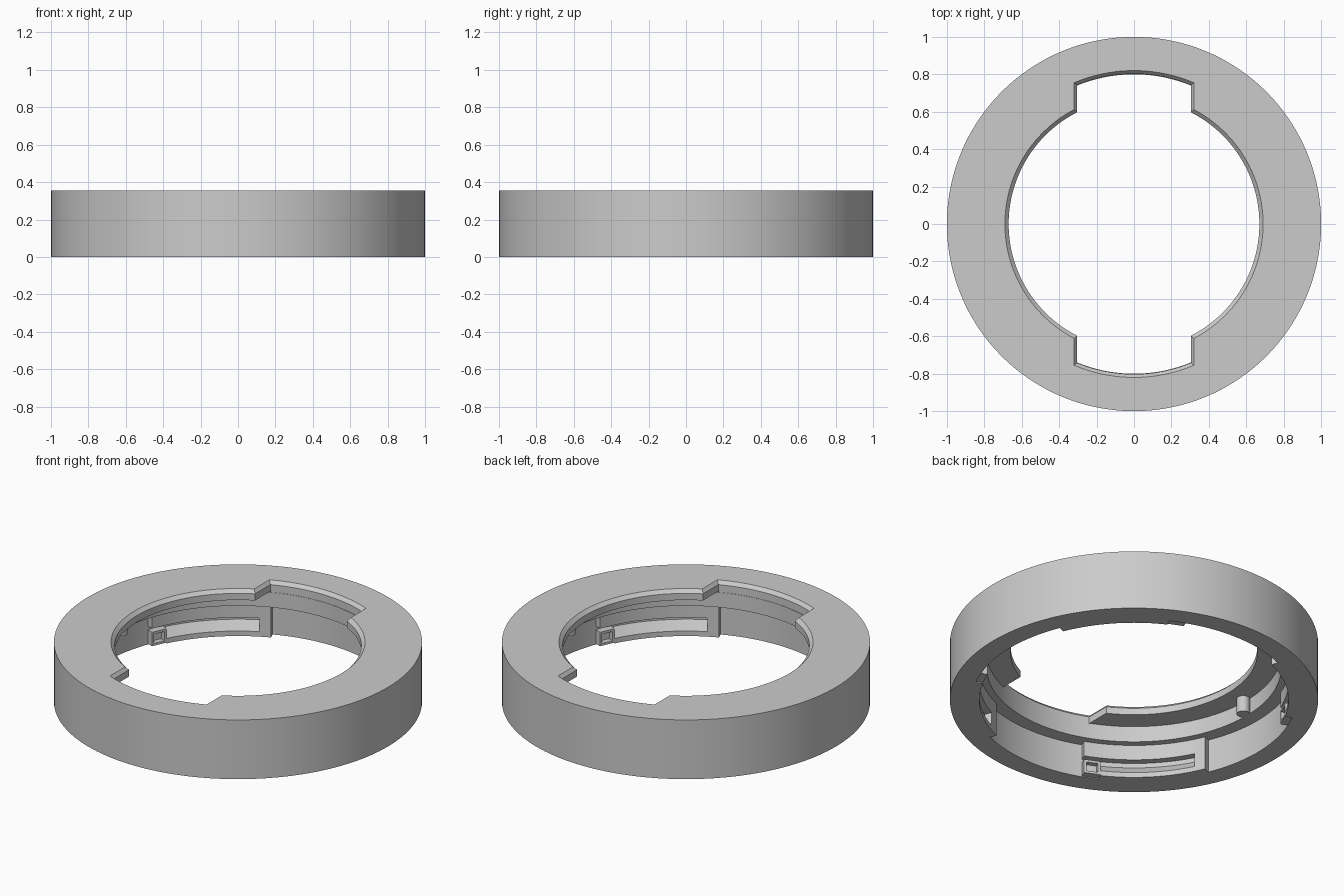
import bpy, bmesh
from math import sin, cos, radians, sqrt

if "Cube" in bpy.data.objects:
    bpy.data.objects.remove(bpy.data.objects["Cube"])

GREY = (0.6, 0.6, 0.6, 1)
mat = bpy.data.materials.new("plain_grey")
mat.use_nodes = True
mat.diffuse_color = GREY
mat.node_tree.nodes["Principled BSDF"].inputs["Base Color"].default_value = GREY


def add_object(name, bm):
    bmesh.ops.recalc_face_normals(bm, faces=bm.faces)
    mesh = bpy.data.meshes.new(name)
    bm.to_mesh(mesh)
    bm.free()
    mesh.materials.append(mat)
    obj = bpy.data.objects.new(name, mesh)
    bpy.context.collection.objects.link(obj)
    return obj


def smooth(obj):
    bpy.ops.object.select_all(action='DESELECT')
    obj.select_set(True)
    bpy.context.view_layer.objects.active = obj
    bpy.ops.object.shade_smooth_by_angle(angle=radians(25))


def sweep(bm, profile, start=0, end=360, steps=144):
    """Sweep a closed (radius, z) profile about z, capping partial arcs."""
    full = end - start == 360
    rings = []
    for i in range(steps if full else steps + 1):
        a = radians(start + (end - start) * i / steps)
        rings.append([bm.verts.new((r * cos(a), r * sin(a), z)) for r, z in profile])
    n = len(profile)
    for i in range(steps):
        a, b = rings[i], rings[(i + 1) % len(rings)]
        for j in range(n):
            k = (j + 1) % n
            bm.faces.new((a[j], a[k], b[k], b[j]))
    if not full:
        bm.faces.new(rings[0])
        bm.faces.new(rings[-1])


def loft(bm, loops):
    """Join stacked loops of points into a closed solid."""
    rows = [[bm.verts.new(p) for p in loop] for loop in loops]
    n = len(rows[0])
    for low, high in zip(rows, rows[1:]):
        for j in range(n):
            k = (j + 1) % n
            bm.faces.new((low[j], low[k], high[k], high[j]))
    bm.faces.new(rows[0])
    bm.faces.new(rows[-1])


def slot_outline(half, radius, z, side):
    pts = [(-half, 0.4), (half, 0.4)]
    for i in range(25):
        x = half - 2 * half * i / 24
        pts.append((x, sqrt(radius ** 2 - x ** 2)))
    return [(side * x, side * y, z) for x, y in pts]


# Stepped ring body with a chamfered top lip
TOP, LIP, STEP = 0.355, 0.295, 0.2
bm = bmesh.new()
sweep(bm, [(1, 0), (1, TOP), (0.69, TOP), (0.67, TOP - 0.02), (0.67, LIP),
           (0.8, LIP), (0.8, STEP), (0.88, STEP), (0.88, 0)])
body = add_object("ring_body", bm)

# Entry slots at front and back, flared at the top
bm = bmesh.new()
for side in (1, -1):
    loft(bm, [slot_outline(0.305, 0.802, LIP - 0.005, side),
              slot_outline(0.305, 0.802, TOP - 0.02, side),
              slot_outline(0.32, 0.82, TOP, side),
              slot_outline(0.32, 0.82, TOP + 0.05, side)])
cutter = add_object("slot_cutter", bm)
cutter.hide_render = True
mod = body.modifiers.new("slots", 'BOOLEAN')
mod.operation = 'DIFFERENCE'
mod.solver = 'EXACT'
mod.object = cutter
bpy.context.view_layer.objects.active = body
bpy.ops.object.modifier_apply(modifier=mod.name)
bpy.data.objects.remove(cutter)
smooth(body)

# Four latch pads on the lower wall
INNER, OUTER = 0.84, 0.886


def band(low, high):
    return [(INNER, low), (OUTER, low), (OUTER, high), (INNER, high)]


for q in range(4):
    base = 90 * q
    start, root, catch, end = (base + a for a in (22.7, 27, 62.5, 68.8))
    bm = bmesh.new()
    sweep(bm, band(0, STEP), start, root, 2)
    sweep(bm, band(0.11, STEP), root, end, 16)
    # Sloped spring arm below the groove
    sweep(bm, [(INNER, 0), (OUTER, 0), (OUTER, 0.09), (INNER, 0.03)], root, catch, 14)
    smooth(add_object(f"latch_pad_{q + 1}", bm))

    # Catch block with a small pocket on its inner face
    bm = bmesh.new()
    sweep(bm, band(0.005, 0.088), catch, end, 1)
    bmesh.ops.recalc_face_normals(bm, faces=bm.faces)
    mid = radians((catch + end) / 2)
    face = min(bm.faces, key=lambda f: f.normal.x * cos(mid) + f.normal.y * sin(mid))
    bmesh.ops.inset_region(bm, faces=[face], thickness=0.02)
    bmesh.ops.inset_region(bm, faces=[face], thickness=0.001, depth=-0.03)
    add_object(f"latch_catch_{q + 1}", bm)

# Stop posts under the lip
for name, side in (("left_stop", 1), ("right_stop", -1)):
    bm = bmesh.new()
    rings = []
    for z in (STEP, LIP + 0.01):
        rings.append([(side * 0.775 + 0.036 * cos(radians(a)), 0.036 * sin(radians(a)), z)
                      for a in range(0, 360, 20)])
    loft(bm, rings)
    smooth(add_object(name, bm))
